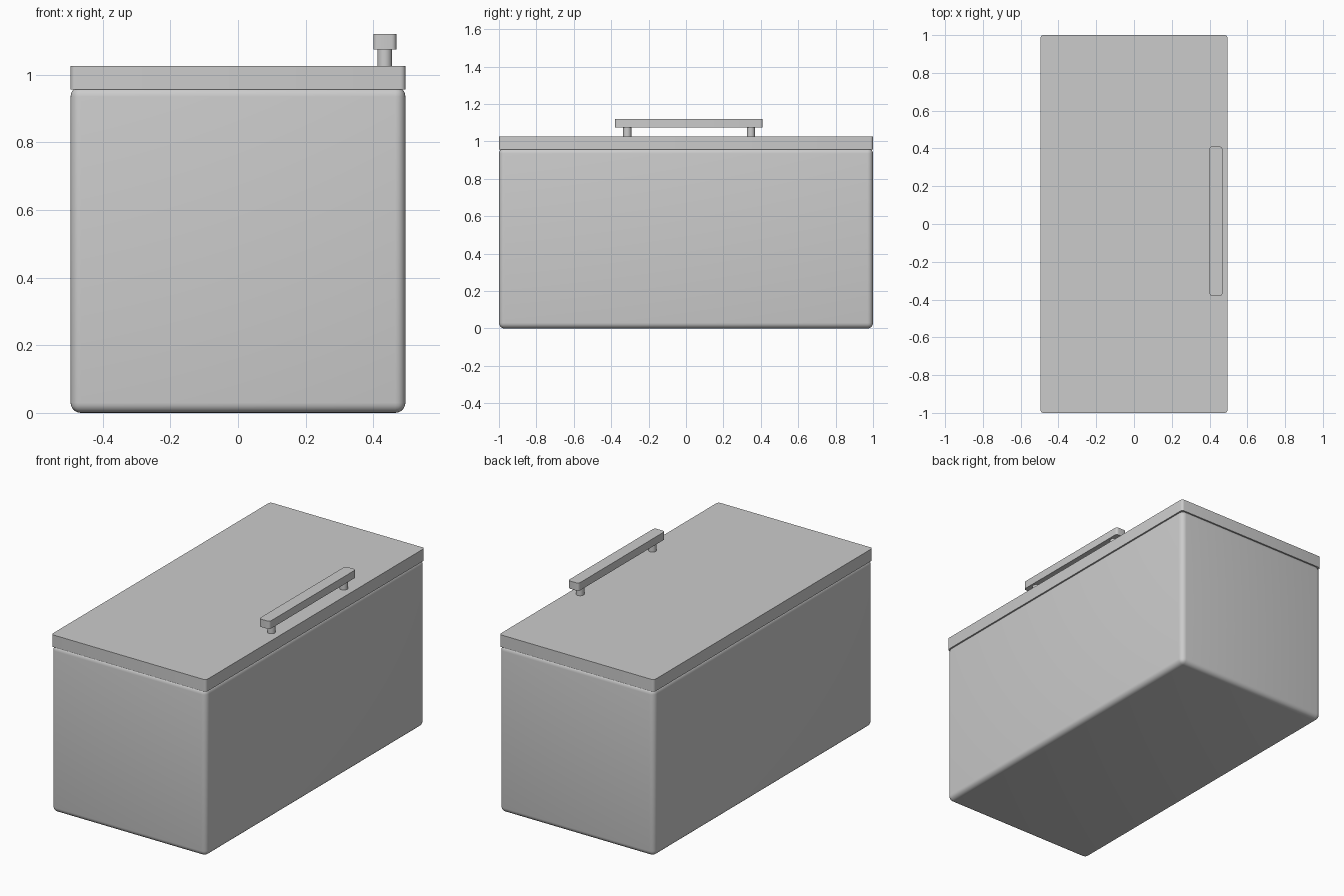
import bpy, bmesh, math
from mathutils import Matrix, Vector

if "Cube" in bpy.data.objects:
    bpy.data.objects.remove(bpy.data.objects["Cube"])


def finish(bm, name):
    mesh = bpy.data.meshes.new(name)
    bm.to_mesh(mesh)
    bm.free()
    obj = bpy.data.objects.new(name, mesh)
    bpy.context.collection.objects.link(obj)
    bpy.ops.object.select_all(action='DESELECT')
    obj.select_set(True)
    bpy.context.view_layer.objects.active = obj
    bpy.ops.object.shade_smooth_by_angle(angle=math.radians(35))
    return obj


def rounded_box(name, lo, hi, radius, segments, vertical_only=False):
    lo, hi = Vector(lo), Vector(hi)
    bm = bmesh.new()
    bmesh.ops.create_cube(bm, size=1)
    bmesh.ops.scale(bm, vec=hi - lo, verts=bm.verts)
    bmesh.ops.translate(bm, vec=(lo + hi) / 2, verts=bm.verts)
    edges = [e for e in bm.edges if not vertical_only
             or abs(e.verts[0].co.z - e.verts[1].co.z) > 1e-4]
    bmesh.ops.bevel(bm, geom=edges, offset=radius, segments=segments,
                    profile=0.5, affect='EDGES')
    return finish(bm, name)


def post(name, x, y, z0, z1, radius):
    bm = bmesh.new()
    bmesh.ops.create_cone(bm, cap_ends=True, segments=32, radius1=radius,
                          radius2=radius, depth=z1 - z0,
                          matrix=Matrix.Translation((x, y, (z0 + z1) / 2)))
    return finish(bm, name)


# Chest body, rounded on all edges
rounded_box("body", (-0.495, -1, 0), (0.495, 1, 0.965), 0.03, 5)

# Lid slab, rounded only at its upright corners
rounded_box("lid", (-0.495, -1, 0.956), (0.495, 1, 1.026), 0.015, 4, True)

# Handle bar carried by two round posts near the right edge
rounded_box("handle_bar", (0.40, -0.38, 1.075), (0.468, 0.41, 1.12), 0.014, 4, True)
for label, y in (("front", -0.314), ("back", 0.347)):
    post(f"handle_post_{label}", 0.434, y, 1.02, 1.08, 0.022)
